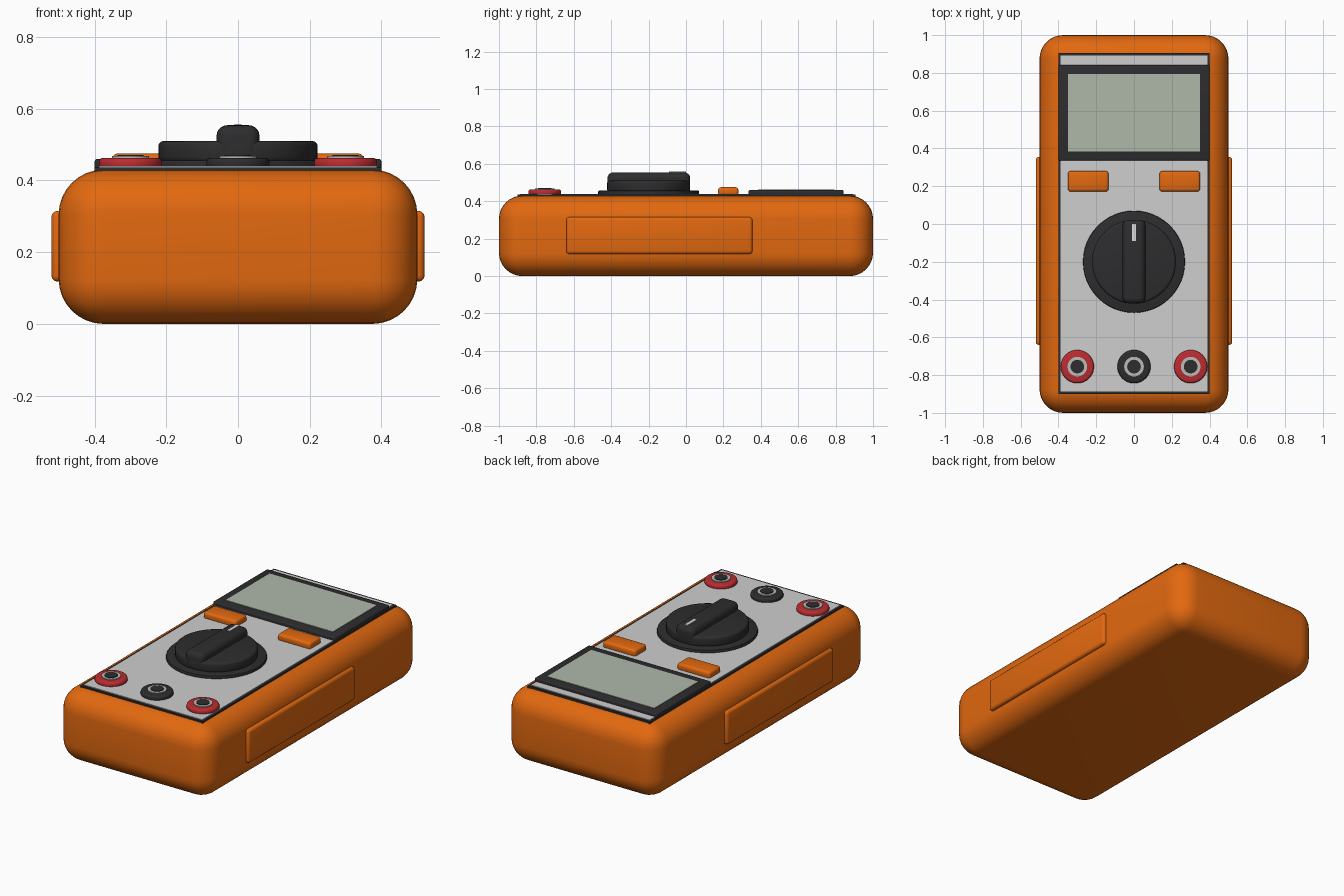
import bpy, math

if "Cube" in bpy.data.objects:
    bpy.data.objects.remove(bpy.data.objects["Cube"])


def material(name, rgb):
    m = bpy.data.materials.new(name)
    m.diffuse_color = (*rgb, 1)
    m.use_nodes = True
    m.node_tree.nodes["Principled BSDF"].inputs["Base Color"].default_value = m.diffuse_color
    return m


ORANGE = material("orange shell", (0.76, 0.14, 0.005))
DARK = material("charcoal plastic", (0.026, 0.026, 0.028))
GREY = material("light grey face", (0.62, 0.62, 0.62))
SCREEN = material("screen green grey", (0.43, 0.48, 0.40))
RED = material("red socket", (0.50, 0.025, 0.03))
METAL = material("metal ring", (0.50, 0.50, 0.48))
WHITE = material("white mark", (0.72, 0.72, 0.72))


def finish(ob, name, mat, bevel, segments):
    ob.name = name
    ob.data.materials.append(mat)
    if bevel:
        mod = ob.modifiers.new("bevel", 'BEVEL')
        mod.width, mod.segments = bevel, segments
        mod.limit_method, mod.angle_limit = 'ANGLE', math.radians(40)
        bpy.ops.object.modifier_apply(modifier=mod.name)
    bpy.ops.object.shade_smooth_by_angle(angle=math.radians(35))
    return ob


def box(name, mat, x, y, z, bevel=0, segments=3):
    """Box from (min, max) ranges on each axis."""
    bpy.ops.mesh.primitive_cube_add(size=1, location=[sum(r) / 2 for r in (x, y, z)])
    ob = bpy.context.object
    ob.scale = [r[1] - r[0] for r in (x, y, z)]
    bpy.ops.object.transform_apply(location=False, rotation=False, scale=True)
    return finish(ob, name, mat, bevel, segments)


def disc(name, mat, x, y, radius, z, bevel=0, segments=3):
    bpy.ops.mesh.primitive_cylinder_add(vertices=48, radius=radius, depth=z[1] - z[0],
                                        location=(x, y, sum(z) / 2))
    return finish(bpy.context.object, name, mat, bevel, segments)


# Rounded shell and side grips
box("body", ORANGE, (-0.5, 0.5), (-1, 1), (0, 0.43), 0.125, 8)
for s, side in ((-1, "left"), (1, "right")):
    box(side + "_grip", ORANGE, sorted((s * 0.46, s * 0.52)), (-0.64, 0.355),
        (0.118, 0.315), 0.016)

# Face plate with dark border
box("face_border", DARK, (-0.4, 0.4), (-0.9, 0.905), (0.415, 0.436))
box("face_plate", GREY, (-0.388, 0.388), (-0.888, 0.893), (0.425, 0.44))

# Display
box("screen_bezel", DARK, (-0.4, 0.4), (0.335, 0.843), (0.43, 0.46), 0.008)
box("screen", SCREEN, (-0.35, 0.35), (0.385, 0.795), (0.45, 0.463))

# Push buttons
for s, side in ((-1, "left"), (1, "right")):
    box(side + "_button", ORANGE, sorted((s * 0.135, s * 0.35)), (0.172, 0.28),
        (0.43, 0.475), 0.014)

# Rotary selector
disc("dial_base", DARK, 0, -0.2, 0.27, (0.43, 0.457), 0.006, 2)
disc("dial_knob", DARK, 0, -0.2, 0.222, (0.45, 0.51), 0.014)
box("dial_handle", DARK, (-0.06, 0.06), (-0.42, 0.022), (0.45, 0.554), 0.03, 5)
box("dial_pointer", WHITE, (-0.01, 0.01), (-0.09, 0.0), (0.55, 0.558))

# Probe sockets
for x, mat, side in ((-0.3, RED, "left"), (0, DARK, "middle"), (0.3, RED, "right")):
    disc(side + "_socket", mat, x, -0.755, 0.088, (0.43, 0.463), 0.012)
    disc(side + "_socket_ring", METAL, x, -0.755, 0.052, (0.45, 0.468))
    disc(side + "_socket_hole", DARK, x, -0.755, 0.036, (0.46, 0.471))
